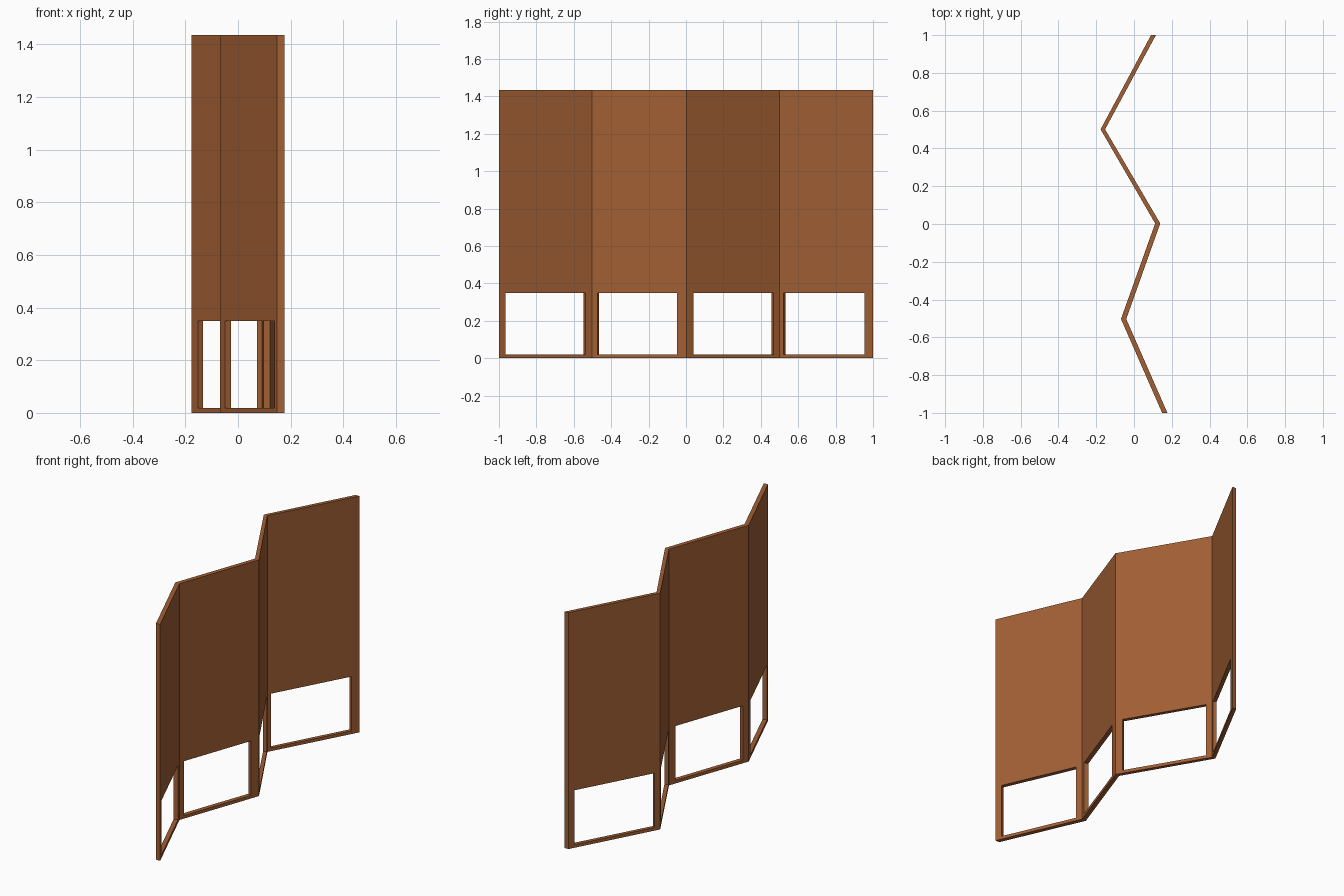
import bpy, bmesh, math

if "Cube" in bpy.data.objects:
    bpy.data.objects.remove(bpy.data.objects["Cube"])

HEIGHT = 1.435
# plan of the folds: left x, right x, y
FOLDS = [(0.149, 0.177, -1.0), (-0.069, -0.041, -0.503), (0.112, 0.139, 0.003),
         (-0.177, -0.153, 0.501), (0.090, 0.116, 1.0)]
# y extent of each window along its panel's centre line
WINDOWS = [(-0.970, -0.543), (-0.470, -0.043), (0.034, 0.463), (0.526, 0.961)]
WIN_Z = (0.019, 0.349)

wood = bpy.data.materials.new("brown_wood")
wood.diffuse_color = (0.36, 0.115, 0.035, 1)
wood.use_nodes = True
wood.node_tree.nodes["Principled BSDF"].inputs["Base Color"].default_value = wood.diffuse_color

# Zigzag screen, extruded from its plan
bm = bmesh.new()
left = [bm.verts.new((a, y, 0)) for a, b, y in FOLDS]
right = [bm.verts.new((b, y, 0)) for a, b, y in FOLDS]
faces = [bm.faces.new((left[i], right[i], right[i + 1], left[i + 1])) for i in range(4)]
top = bmesh.ops.extrude_face_region(bm, geom=faces, use_keep_orig=True)
bmesh.ops.translate(bm, vec=(0, 0, HEIGHT),
                    verts=[v for v in top["geom"] if isinstance(v, bmesh.types.BMVert)])
bmesh.ops.recalc_face_normals(bm, faces=bm.faces)
mesh = bpy.data.meshes.new("folding_screen")
bm.to_mesh(mesh)
bm.free()
screen = bpy.data.objects.new("folding_screen", mesh)
bpy.context.collection.objects.link(screen)
mesh.materials.append(wood)

# Window opening in the foot of each panel
for i, (y0, y1) in enumerate(WINDOWS):
    (a0, b0, p0), (a1, b1, p1) = FOLDS[i], FOLDS[i + 1]
    x0, x1 = (a0 + b0) / 2, (a1 + b1) / 2
    slope = (x1 - x0) / (p1 - p0)
    yc = (y0 + y1) / 2
    bpy.ops.mesh.primitive_cube_add(size=1, location=(x0 + slope * (yc - p0), yc, sum(WIN_Z) / 2),
                                    rotation=(0, 0, -math.atan(slope)))
    cutter = bpy.context.object
    cutter.name = "window_cutter"
    cutter.scale = (0.06, (y1 - y0) * math.hypot(1, slope), WIN_Z[1] - WIN_Z[0])
    cutter.hide_render = True
    mod = screen.modifiers.new("window", 'BOOLEAN')
    mod.operation = 'DIFFERENCE'
    mod.solver = 'EXACT'
    mod.object = cutter
    bpy.context.view_layer.objects.active = screen
    bpy.ops.object.modifier_apply(modifier=mod.name)
    bpy.data.objects.remove(cutter)
